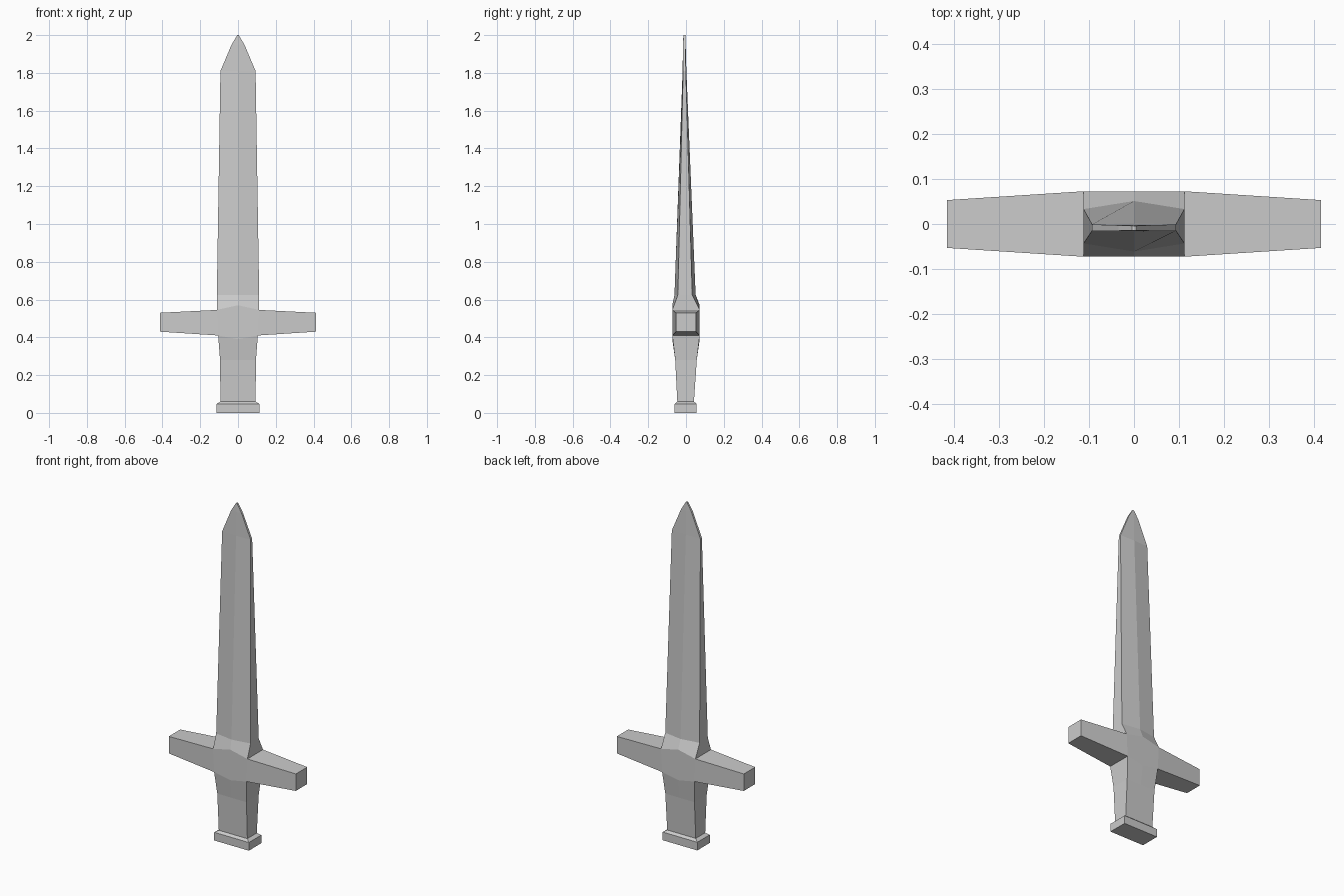
import bpy, bmesh

if "Cube" in bpy.data.objects:
    bpy.data.objects.remove(bpy.data.objects["Cube"])


def loft(name, rings, cap_start=False, cap_end=False, open_sides=False, mirror=False):
    """Skin a list of equal-length point rings into one flat-shaded object."""
    bm = bmesh.new()
    for sx in ((1, -1) if mirror else (1,)):
        rows = [[bm.verts.new((sx * x, y, z)) for x, y, z in r] for r in rings]
        n = len(rows[0])
        for a, b in zip(rows, rows[1:]):
            for i in range(n):
                if open_sides and i in (2, 5):
                    continue
                j = (i + 1) % n
                bm.faces.new((a[i], a[j], b[j], b[i]))
        if cap_start:
            bm.faces.new(rows[0])
        if cap_end:
            bm.faces.new(rows[-1])
    bmesh.ops.recalc_face_normals(bm, faces=bm.faces)
    mesh = bpy.data.meshes.new(name)
    bm.to_mesh(mesh)
    bm.free()
    obj = bpy.data.objects.new(name, mesh)
    bpy.context.collection.objects.link(obj)
    return obj


def section(z, x, edge, ridge=None, cy=0.0, zc=None):
    """Six-point section: two flat edges and a centre ridge front and back."""
    ridge = edge if ridge is None else ridge
    zc = z if zc is None else zc
    return [(-x, cy - edge, z), (0, cy - ridge, zc), (x, cy - edge, z),
            (x, cy + edge, z), (0, cy + ridge, zc), (-x, cy + edge, z)]


H = 0.0725  # half depth of the guard
guard_top = section(0.545, 0.112, H, zc=0.57)
guard_bottom = section(0.41, 0.105, H, zc=0.39)

# Blade with its flared shoulder and tapered point
loft("blade", [
    guard_top,
    section(0.625, 0.112, 0.038, 0.056, -0.005),
    section(1.81, 0.093, 0.007, 0.010, -0.008),
    section(1.95, 0.034, 0.006, 0.007, -0.009),
    section(2.0, 0.004, 0.005, 0.005, -0.009),
], cap_end=True)

# Guard centre block, open where the arms attach
loft("guard_centre", [guard_bottom, guard_top], open_sides=True)

# Tapered guard arms on both sides
loft("guard_arms", [
    [(0.105, -H, 0.41), (0.105, H, 0.41), (0.112, H, 0.545), (0.112, -H, 0.545)],
    [(0.414, -0.053, 0.43), (0.414, 0.053, 0.43),
     (0.414, 0.053, 0.53), (0.414, -0.053, 0.53)],
], cap_end=True, mirror=True)

# Grip
grip_end = section(0.06, 0.093, 0.044, cy=-0.002)
loft("grip", [grip_end, section(0.28, 0.095, 0.057), guard_bottom])

# Pommel plate with bevelled upper edge
loft("pommel", [
    section(0.0, 0.113, 0.058, cy=-0.002),
    section(0.048, 0.113, 0.058, cy=-0.002),
    grip_end,
], cap_start=True)
